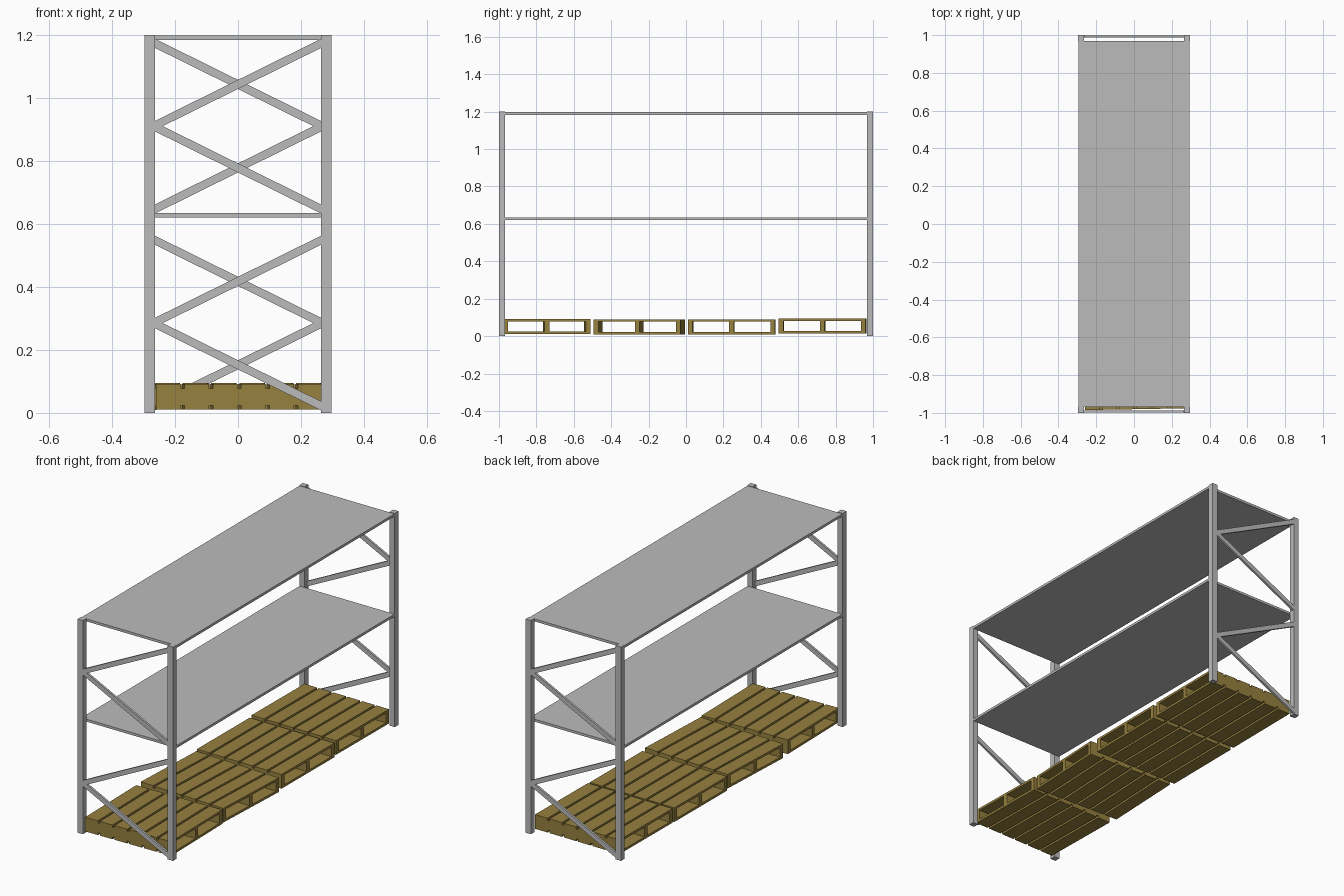
import bpy, bmesh, math
from mathutils import Matrix, Vector

if "Cube" in bpy.data.objects:
    bpy.data.objects.remove(bpy.data.objects["Cube"])


def material(name, rgb):
    m = bpy.data.materials.new(name)
    m.diffuse_color = (*rgb, 1)
    m.use_nodes = True
    m.node_tree.nodes["Principled BSDF"].inputs["Base Color"].default_value = m.diffuse_color
    return m


STEEL = material("grey_steel", (0.5, 0.5, 0.5))
WOOD = material("brown_wood", (0.31, 0.22, 0.05))


def build(name, boxes, mat, matrix=Matrix()):
    """One object from (centre, size, rotation about y) boxes."""
    bm = bmesh.new()
    for centre, size, tilt in boxes:
        m = Matrix.Translation(centre) @ Matrix.Rotation(tilt, 4, 'Y') @ Matrix.Diagonal((*size, 1))
        bmesh.ops.create_cube(bm, size=1, matrix=m)
    mesh = bpy.data.meshes.new(name)
    bm.to_mesh(mesh)
    bm.free()
    mesh.materials.append(mat)
    ob = bpy.data.objects.new(name, mesh)
    ob.matrix_world = matrix
    bpy.context.collection.objects.link(ob)
    return ob


# Corner posts
POST, HX, HY, H = 0.033, 0.28, 0.9835, 1.2
for end, sy in (("front", -1), ("back", 1)):
    for side, sx in (("left", -1), ("right", 1)):
        build(f"{end}_{side}_post", [((sx * HX, sy * HY, H / 2), (POST, POST, H), 0)], STEEL)

    # Zigzag bracing; the back frame is the front one turned around
    braces = []
    for z0, z1 in ((0.285, 0.02), (0.285, 0.55), (0.91, 0.645), (0.91, 1.175)):
        a = Vector((sy * 0.268, 0, z0))
        b = Vector((-sy * 0.268, 0, z1))
        d = b - a
        mid = (a + b) / 2
        braces.append(((mid.x, sy * 0.993, mid.z), (d.length, 0.012, 0.026),
                       -math.atan2(d.z, d.x)))
    build(f"{end}_braces", braces, STEEL)

# Shelves
for name, z in (("middle_shelf", 0.627), ("top_shelf", 1.19)):
    build(name, [((0, 0, z), (0.59, 1.936, 0.014), 0)], STEEL)

# Pallets: boards along y, three stringers along x
L, D, T, TALL, GAP, N = 0.528, 0.465, 0.013, 0.08, 0.012, 6
board = (L - GAP * (N - 1)) / N
parts = []
for i in range(N):
    x = -L / 2 + board / 2 + i * (board + GAP)
    for z in (T / 2, TALL - T / 2):
        parts.append(((x, 0, z), (board, D, T), 0))
for y in (-1, 0, 1):
    parts.append(((0, y * (D / 2 - 0.0125), TALL / 2), (L, 0.025, TALL - 2 * T), 0))

for i, (y, z, turn) in enumerate(((-0.748, 0.011, 1), (-0.25, 0.01, -2.5),
                                  (0.245, 0.01, -0.4), (0.73, 0.015, -0.5))):
    build(f"pallet_{i + 1}", parts, WOOD,
          Matrix.Translation((0, y, z)) @ Matrix.Rotation(math.radians(turn), 4, 'Z'))
